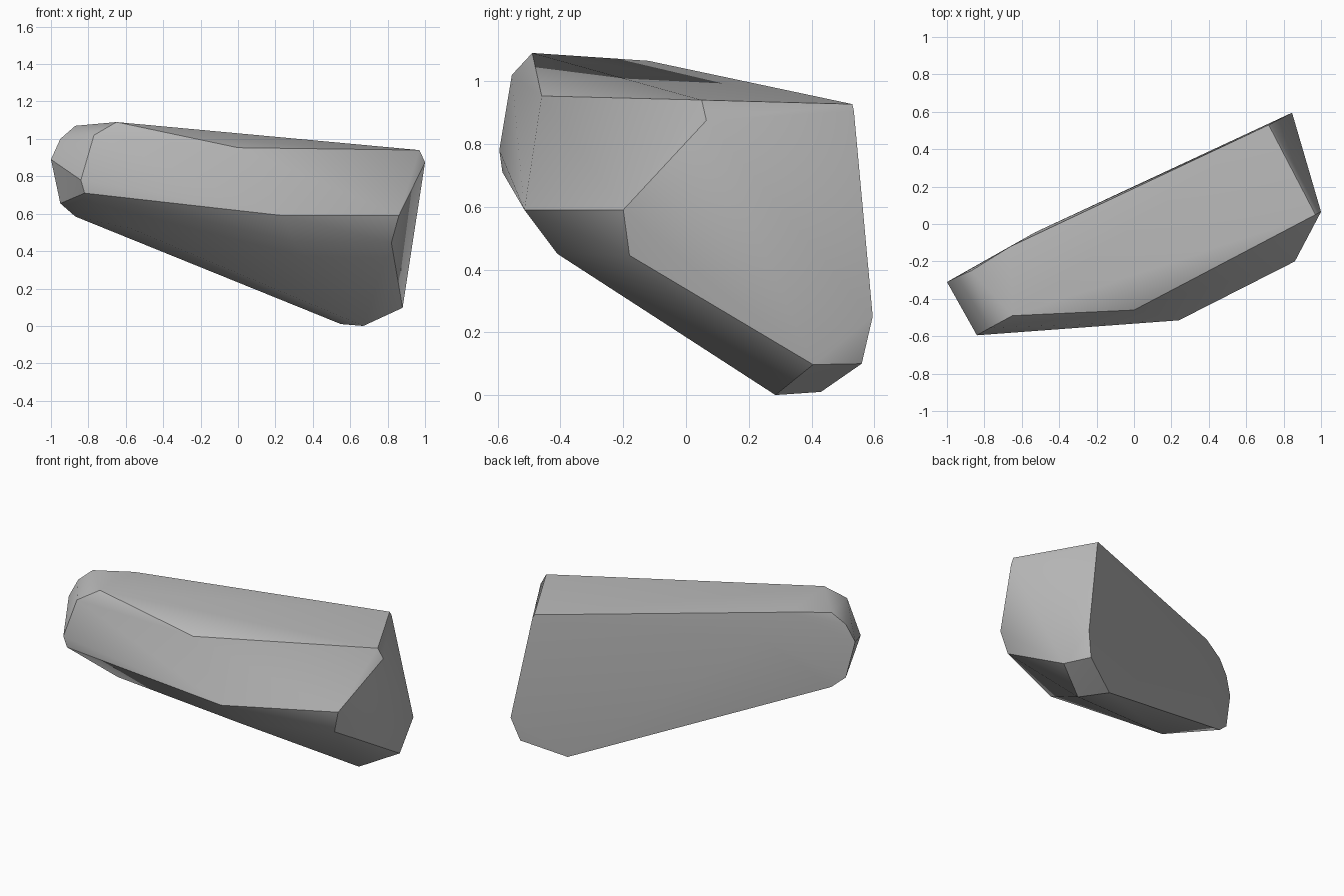
import bpy
import bmesh
import math

# Remove the default cube only
default_cube = bpy.data.objects.get("Cube")
if default_cube:
    bpy.data.objects.remove(default_cube, do_unlink=True)


def make_material(name, colour):
    material = bpy.data.materials.new(name)
    material.use_nodes = True
    material.diffuse_color = colour
    material.node_tree.nodes["Principled BSDF"].inputs["Base Color"].default_value = colour
    return material


def hull_object(name, corners, material):
    """Wrap a set of corner points in a convex stone."""
    mesh = bpy.data.meshes.new(name)
    bm = bmesh.new()
    for corner in corners:
        bm.verts.new(corner)
    bmesh.ops.convex_hull(bm, input=bm.verts[:])
    loose = [v for v in bm.verts if not v.link_faces]
    bmesh.ops.delete(bm, geom=loose, context='VERTS')
    bmesh.ops.recalc_face_normals(bm, faces=bm.faces[:])
    bm.to_mesh(mesh)
    bm.free()
    mesh.materials.append(material)
    obj = bpy.data.objects.new(name, mesh)
    bpy.context.collection.objects.link(obj)
    return obj


# Top rim of the stone: front ridge, then back ridge
top_rim = [
    (-.65, -.49, 1.09), (0, -.46, .953), (.97, .05, .94),
    (.72, .53, .927), (.73, .535, .905), (-.66, -.12, 1.065),
]
# Rounded left end: back rim, then front rim
left_end = [
    (-.87, -.25, 1.07), (-.95, -.285, 1), (-1, -.31, .89),
    (-.95, -.285, .655), (-.87, -.25, .585),
    (-.77, -.555, 1.02), (-.84, -.595, .78), (-.82, -.585, .71),
]
# Broad right end
right_end = [
    (1, .065, .875), (.86, -.2, .59), (.82, -.18, .445),
    (.88, .405, .097), (.845, .595, .25), (.8, .56, .1),
]
# Front ledge, underside and slight bulge of the back
front_ledge = [(.24, -.515, .59), (.3, -.41, .45), (-.57, -.42, .52)]
underside = [(.67, .285, 0), (.55, .43, .01)]
back_bulge = [(-.53, -.045, .88)]

stone_grey = make_material("stone grey", (.5, .5, .5, 1))
rock = hull_object(
    "rock",
    top_rim + left_end + right_end + front_ledge + underside + back_bulge,
    stone_grey,
)

# Soft shading inside facets, crisp main ridges
bpy.ops.object.select_all(action='DESELECT')
rock.select_set(True)
bpy.context.view_layer.objects.active = rock
bpy.ops.object.shade_smooth_by_angle(angle=math.radians(30))
